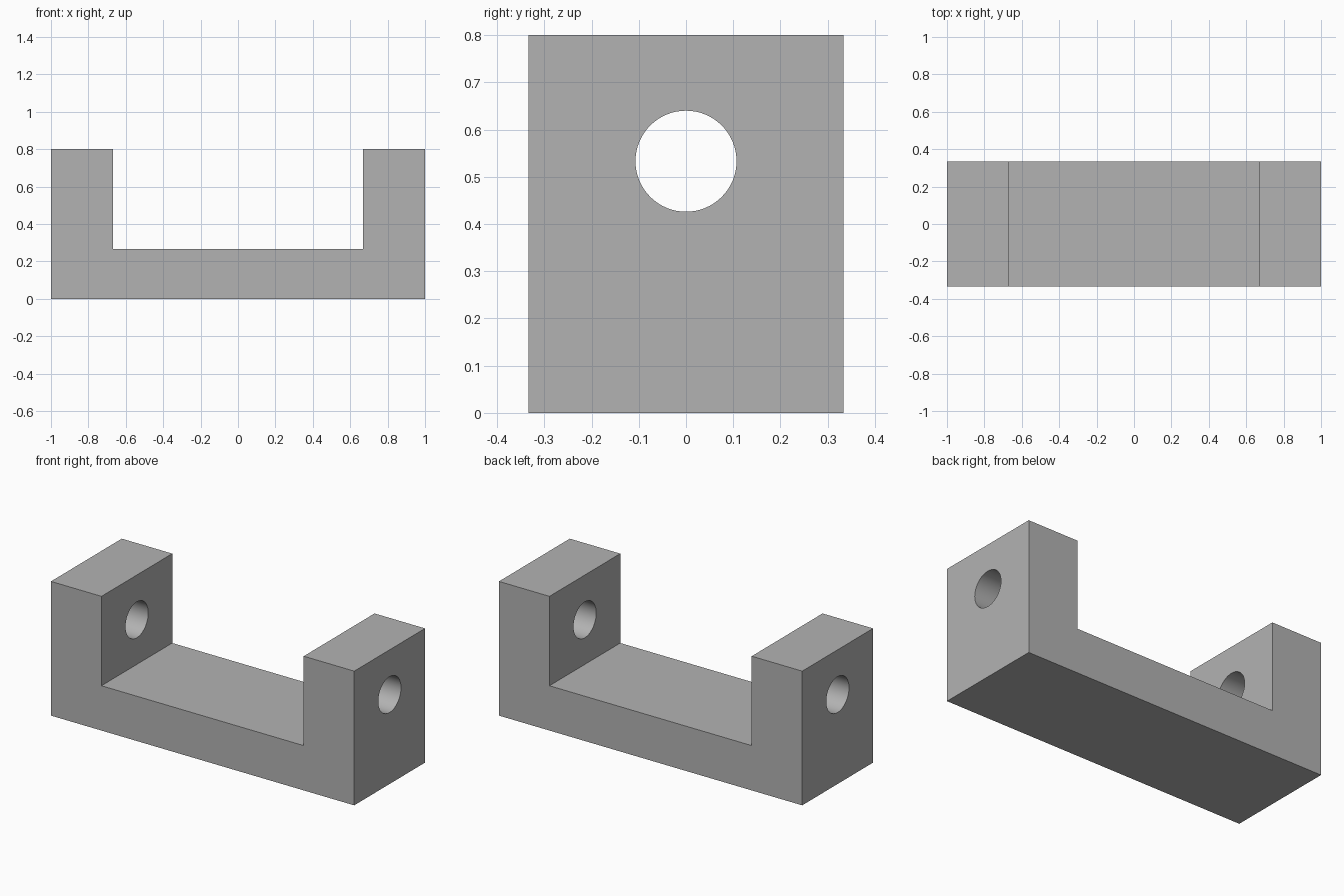
import bpy
import bmesh
import math

default = bpy.data.objects.get("Cube")
if default:
    bpy.data.objects.remove(default, do_unlink=True)

LENGTH, DEPTH, HEIGHT = 2.0, 0.667, 0.8
FLOOR, INNER = 0.267, 0.667
BORE_Z, BORE_R = 0.533, 0.107

# Plain grey finish
grey = bpy.data.materials.new("plain_grey")
grey.use_nodes = True
colour = (0.45, 0.45, 0.45, 1.0)
grey.diffuse_color = colour
grey.node_tree.nodes["Principled BSDF"].inputs["Base Color"].default_value = colour

# U-shaped bracket: half profile mirrored, then extruded through the depth
half = [(LENGTH / 2, 0), (LENGTH / 2, HEIGHT), (INNER, HEIGHT), (INNER, FLOOR)]
profile = half + [(-x, z) for x, z in reversed(half)]
bm = bmesh.new()
face = bm.faces.new([bm.verts.new((x, -DEPTH / 2, z)) for x, z in profile])
extruded = bmesh.ops.extrude_face_region(bm, geom=[face])
moved = [v for v in extruded["geom"] if isinstance(v, bmesh.types.BMVert)]
bmesh.ops.translate(bm, verts=moved, vec=(0, DEPTH, 0))
bmesh.ops.recalc_face_normals(bm, faces=bm.faces)
mesh = bpy.data.meshes.new("bracket")
bm.to_mesh(mesh)
bm.free()
bracket = bpy.data.objects.new("bracket", mesh)
bpy.context.collection.objects.link(bracket)
mesh.materials.append(grey)

# Round bore through both uprights
bpy.ops.mesh.primitive_cylinder_add(vertices=64, radius=BORE_R, depth=LENGTH * 1.2,
                                    location=(0, 0, BORE_Z),
                                    rotation=(0, math.pi / 2, 0))
cutter = bpy.context.object
cutter.name = "bore_cutter"
cutter.data.materials.append(grey)

bore = bracket.modifiers.new("bore", 'BOOLEAN')
bore.operation = 'DIFFERENCE'
bore.solver = 'EXACT'
bore.object = cutter

# Apply the cut, drop the helper and smooth the bore walls
bpy.ops.object.select_all(action='DESELECT')
bracket.select_set(True)
bpy.context.view_layer.objects.active = bracket
bpy.ops.object.modifier_apply(modifier=bore.name)
bpy.data.objects.remove(cutter, do_unlink=True)
bpy.ops.object.shade_smooth_by_angle(angle=math.radians(30))
